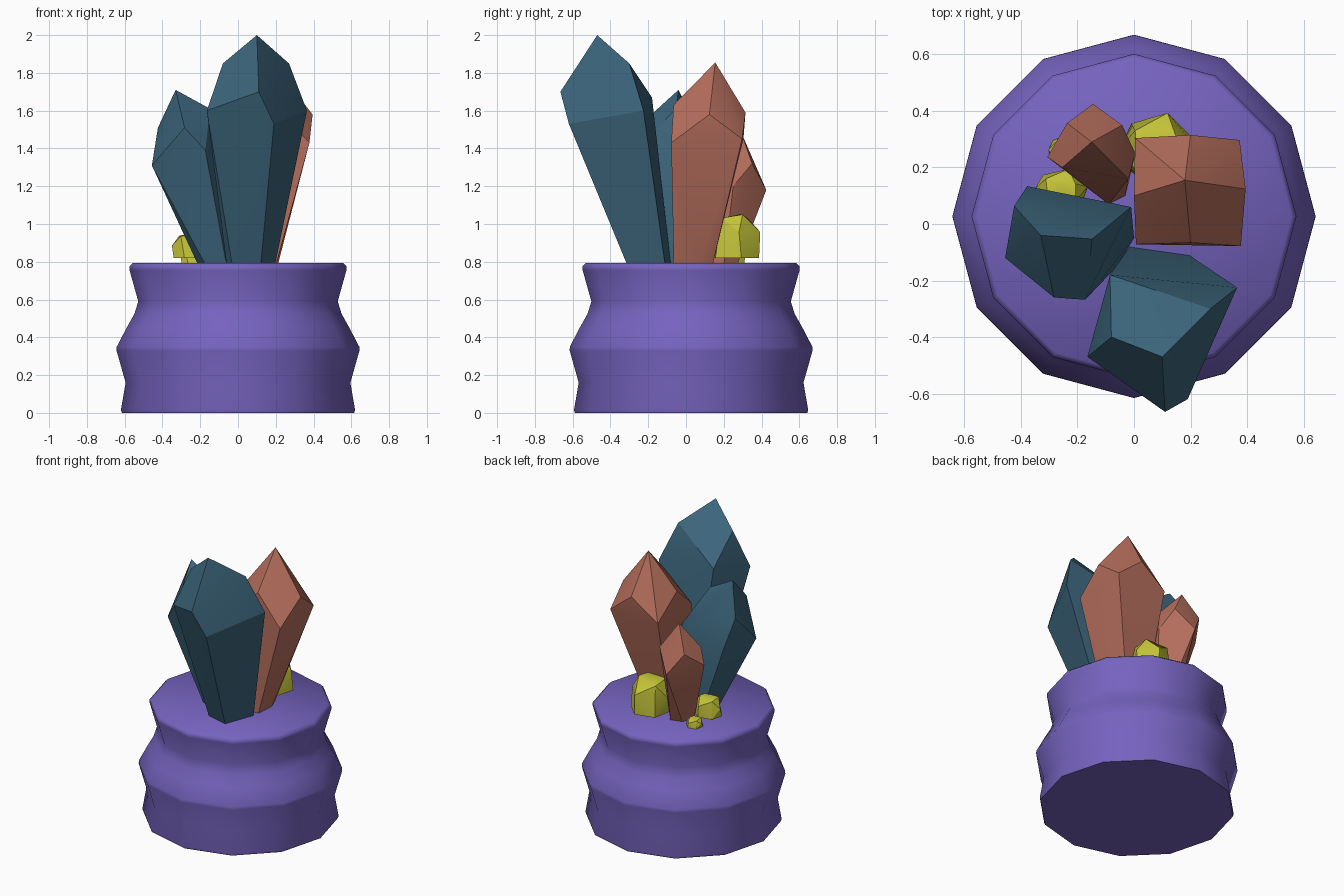
import bpy, bmesh, math


def material(name, rgb):
    m = bpy.data.materials.new(name)
    m.diffuse_color = (*rgb, 1)
    return m


PURPLE = material("purple", (0.18, 0.125, 0.52))
BLUE = material("blue", (0.045, 0.13, 0.2))
RED = material("red", (0.46, 0.155, 0.107))
YELLOW = material("yellow", (0.54, 0.54, 0.04))


def finish(name, bm, mat, angle):
    bmesh.ops.recalc_face_normals(bm, faces=bm.faces)
    me = bpy.data.meshes.new(name)
    bm.to_mesh(me)
    bm.free()
    me.materials.append(mat)
    ob = bpy.data.objects.new(name, me)
    bpy.context.collection.objects.link(ob)
    bpy.ops.object.select_all(action='DESELECT')
    ob.select_set(True)
    bpy.context.view_layer.objects.active = ob
    bpy.ops.object.shade_smooth_by_angle(angle=math.radians(angle))
    return ob


def hull(name, points, mat, angle=25):
    bm = bmesh.new()
    for p in points:
        bm.verts.new(p)
    res = bmesh.ops.convex_hull(bm, input=bm.verts)
    loose = {v for v in res["geom_interior"] if isinstance(v, bmesh.types.BMVert)}
    bmesh.ops.delete(bm, geom=list(loose), context='VERTS')
    return finish(name, bm, mat, angle)


def crystal(name, mat, crown, base):
    # faceted crown tapering down to a footprint sunk into the pot
    hull(name, crown + [(x, y, 0.78) for x, y in base], mat)


# Pot: 12-sided turned profile with closed ends
PROFILE = [(0.615, 0), (0.62, 0.015), (0.595, 0.16), (0.643, 0.33), (0.642, 0.35),
           (0.59, 0.45), (0.548, 0.525), (0.528, 0.59), (0.574, 0.755),
           (0.575, 0.775), (0.557, 0.793)]
N = 12
bm = bmesh.new()
rings = []
for r, z in PROFILE:
    rings.append([bm.verts.new((r * math.sin(2 * math.pi * i / N),
                                0.027 + r * math.cos(2 * math.pi * i / N), z))
                  for i in range(N)])
for a, b in zip(rings, rings[1:]):
    for i in range(N):
        j = (i + 1) % N
        bm.faces.new((a[i], a[j], b[j], b[i]))
bm.faces.new(rings[0])
bm.faces.new(rings[-1])
finish("pot", bm, PURPLE, 50)

# Crystals
crystal("tall_blue_crystal", BLUE,
        [(0.10, -0.47, 2.0), (0.11, -0.665, 1.70), (0.19, -0.62, 1.53),
         (0.365, -0.225, 1.60), (0.27, -0.30, 1.85), (-0.08, -0.40, 1.85),
         (-0.165, -0.47, 1.60), (-0.085, -0.18, 1.67)],
        [(-0.06, -0.20), (-0.015, -0.08), (0.195, -0.11), (0.12, -0.31), (-0.03, -0.27)])
crystal("short_blue_crystal", BLUE,
        [(-0.33, -0.04, 1.71), (-0.424, 0.064, 1.51), (-0.456, -0.12, 1.31),
         (-0.283, -0.26, 1.51), (-0.173, -0.268, 1.39), (-0.148, -0.053, 1.61),
         (-0.378, 0.134, 1.30), (-0.01, 0.06, 1.36)],
        [(-0.21, -0.04), (-0.17, -0.13), (-0.06, -0.15), (0.0, -0.05),
         (-0.04, 0.05), (-0.17, 0.07)])
crystal("tall_red_crystal", RED,
        [(0.18, 0.155, 1.855), (0.395, 0.124, 1.58), (0.378, -0.078, 1.43),
         (0.20, -0.066, 1.63), (0.007, -0.072, 1.45), (0.0, 0.10, 1.60),
         (0.004, 0.304, 1.45), (0.20, 0.315, 1.59), (0.374, 0.297, 1.45)],
        [(0.01, -0.065), (0.2, -0.065), (0.21, 0.06), (0.18, 0.14), (0.02, 0.14)])
crystal("short_red_crystal", RED,
        [(-0.15, 0.29, 1.49), (-0.145, 0.425, 1.18), (-0.237, 0.357, 1.32),
         (-0.307, 0.237, 1.22), (-0.042, 0.35, 1.32), (0.005, 0.25, 1.20),
         (-0.02, 0.16, 1.33), (-0.254, 0.20, 1.32)],
        [(-0.09, 0.07), (-0.18, 0.17), (-0.15, 0.25), (-0.07, 0.27),
         (-0.02, 0.2), (-0.03, 0.1)])

# Small rocks: one flat-bottomed nugget, scaled and placed
NUGGET = [(-0.9, -0.5, 0), (-0.3, -1, 0), (0.7, -0.9, 0), (1, 0.2, 0), (0.3, 0.95, 0),
          (-0.7, 0.7, 0), (-1, 0, 0.5), (-0.5, -0.75, 0.9), (0.5, -0.65, 0.92),
          (0.95, 0.1, 0.6), (0.25, 1, 0.6), (-0.6, 0.5, 0.9), (-0.1, 0.1, 1), (0.5, 0.25, 1)]
for name, (cx, cy, cz), (sx, sy, sz) in [
        ("large_rock", (0.085, 0.268, 0.82), (0.135, 0.125, 0.23)),
        ("medium_rock", (-0.255, 0.125, 0.82), (0.095, 0.07, 0.13)),
        ("small_rock", (-0.248, 0.262, 0.79), (0.055, 0.05, 0.06))]:
    hull(name, [(cx + x * sx, cy + y * sy, cz + z * sz) for x, y, z in NUGGET], YELLOW, 30)
